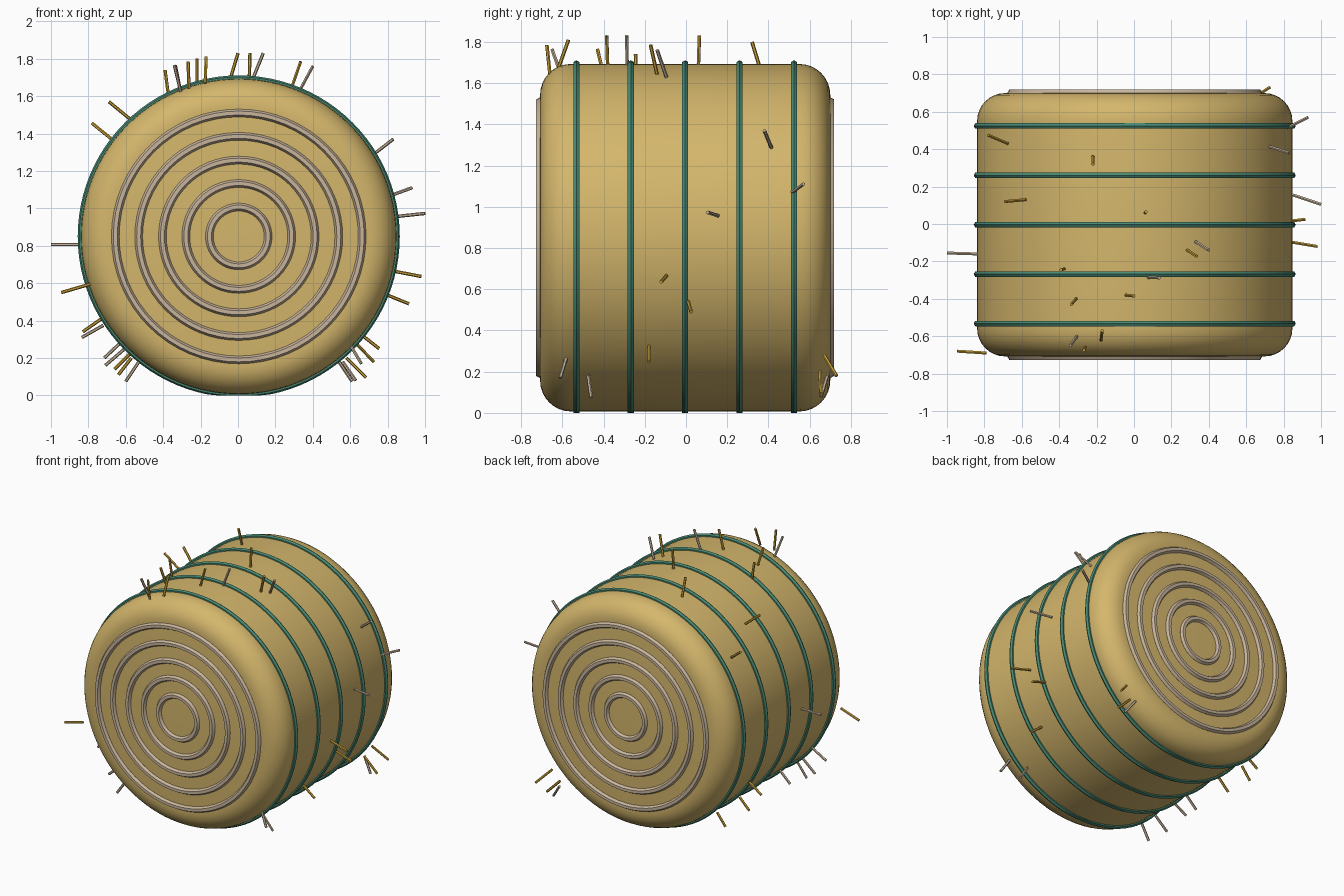
import bpy, bmesh, math
from mathutils import Vector

if "Cube" in bpy.data.objects:
    bpy.data.objects.remove(bpy.data.objects["Cube"])

CX, CY, CZ = 0.004, -0.004, 0.85


def material(name, rgb):
    m = bpy.data.materials.new(name)
    m.diffuse_color = (*rgb, 1)
    m.use_nodes = True
    m.node_tree.nodes["Principled BSDF"].inputs["Base Color"].default_value = m.diffuse_color
    return m


HAY = material("hay", (0.66, 0.47, 0.15))
TWINE = material("green twine", (0.065, 0.25, 0.17))
PALE = material("pale straw", (0.58, 0.46, 0.33))
GOLD = material("gold straw", (0.60, 0.36, 0.04))


def revolve(name, profile, mat, segs=96, closed=False, floor=None):
    """Spin (radius, y) points round the bale's lengthwise axis."""
    bm = bmesh.new()
    rings = []
    for r, y in profile:
        if r < 1e-6:
            rings.append([bm.verts.new((CX, CY + y, CZ))])
            continue
        rings.append([bm.verts.new((CX + r * math.cos(2 * math.pi * i / segs), CY + y,
                                    CZ + r * math.sin(2 * math.pi * i / segs)))
                      for i in range(segs)])
    pairs = list(zip(rings, rings[1:]))
    if closed:
        pairs.append((rings[-1], rings[0]))
    for a, b in pairs:
        for i in range(segs):
            j = (i + 1) % segs
            if len(a) == 1:
                bm.faces.new((a[0], b[j], b[i]))
            elif len(b) == 1:
                bm.faces.new((a[i], a[j], b[0]))
            else:
                bm.faces.new((a[i], a[j], b[j], b[i]))
    if floor is not None:  # flatten the underside where the bale rests
        for v in bm.verts:
            v.co.z = max(v.co.z, floor)
    bmesh.ops.recalc_face_normals(bm, faces=bm.faces)
    return finish(name, bm, mat)


def finish(name, bm, mat, angle=40):
    me = bpy.data.meshes.new(name)
    bm.to_mesh(me)
    bm.free()
    me.materials.append(mat)
    ob = bpy.data.objects.new(name, me)
    bpy.context.collection.objects.link(ob)
    bpy.ops.object.select_all(action='DESELECT')
    ob.select_set(True)
    bpy.context.view_layer.objects.active = ob
    bpy.ops.object.shade_smooth_by_angle(angle=math.radians(angle))
    return ob


def circle(r, y, minor, n):
    return [(r + minor * math.cos(2 * math.pi * k / n), y + minor * math.sin(2 * math.pi * k / n))
            for k in range(n)]


# Bale body: rounded drum
R, H, B = 0.843, 0.704, 0.15
arc = [(R - B + B * math.cos(k * math.pi / 16), H - B + B * math.sin(k * math.pi / 16))
       for k in range(9)]
half = arc + [(0, H)]
revolve("bale_body", [(r, -y) for r, y in reversed(half)] + half, HAY, floor=0.005)

# Twine bands round the drum
for i in range(5):
    revolve(f"twine_band_{i + 1}", circle(0.844, (i - 2) * 0.264, 0.017, 6), TWINE,
            closed=True, floor=0.0)

# Raised rings on both ends
for end, s in (("front", -1), ("back", 1)):
    for i, r in enumerate((0.157, 0.283, 0.408, 0.535, 0.66)):
        revolve(f"{end}_end_ring_{i + 1}", circle(r, s * 0.705, 0.021, 6), PALE,
                segs=64, closed=True)

# Loose straws: base x, y, z then tip x, y, z
GOLD_STRAWS = [
    (-.374, -.24, 1.62, -.39, -.245, 1.74), (-.31, -.40, 1.64, -.335, -.43, 1.765),
    (-.262, -.66, 1.64, -.267, -.675, 1.785), (-.22, .36, 1.67, -.22, .32, 1.80),
    (-.176, -.62, 1.67, -.17, -.57, 1.81), (-.045, -.38, 1.68, 0, -.385, 1.83),
    (.06, .06, 1.68, .064, .065, 1.83), (.285, -.14, 1.64, .335, -.172, 1.785),
    (.83, -.095, .665, .98, -.12, .636), (.79, .01, .54, .914, .025, .49),
    (.64, -.18, .34, .755, -.18, .25), (.58, .65, .20, .685, .655, .095),
    (.63, .67, .28, .725, .73, .18),
    (-.58, .13, 1.48, -.69, .12, 1.57), (-.675, .43, 1.37, -.78, .475, 1.455),
    (-.79, -.69, .595, -.945, -.68, .55), (-.73, .30, .41, -.83, .30, .34),
    (-.58, .20, .22, -.66, .20, .14), (-.57, .45, .20, -.64, .45, .11),
]
PALE_STRAWS = [
    (-.305, -.60, 1.62, -.34, -.65, 1.765), (.07, -.285, 1.67, .135, -.288, 1.83),
    (.33, -.095, 1.63, .40, -.14, 1.76), (.72, .415, 1.285, .83, .38, 1.37),
    (.82, .515, 1.07, .93, .57, 1.11), (.85, .155, .957, 1.0, .105, .973),
    (.54, -.475, .18, .61, -.46, .075), (.56, .685, .18, .63, .655, .08),
    (.60, -.58, .27, .66, -.61, .17),
    (-.84, -.16, .807, -1.0, -.155, .807), (-.72, -.45, .375, -.835, -.45, .31),
    (-.63, -.20, .28, -.715, -.20, .20), (-.61, -.50, .246, -.71, -.50, .16),
    (-.53, -.55, .18, -.60, -.56, .075),
]


def straws(name, rows, mat):
    bm = bmesh.new()
    for row in rows:
        a, b = Vector(row[:3]), Vector(row[3:])
        d = b - a
        m = d.to_track_quat('Z', 'Y').to_matrix().to_4x4()
        m.translation = (a + b) / 2
        bmesh.ops.create_cone(bm, cap_ends=True, segments=6, radius1=0.009, radius2=0.009,
                              depth=d.length, matrix=m)
    finish(name, bm, mat, 30)


straws("gold_loose_straws", GOLD_STRAWS, GOLD)
# Split so each list stays short
straws("pale_loose_straws", PALE_STRAWS, PALE)
